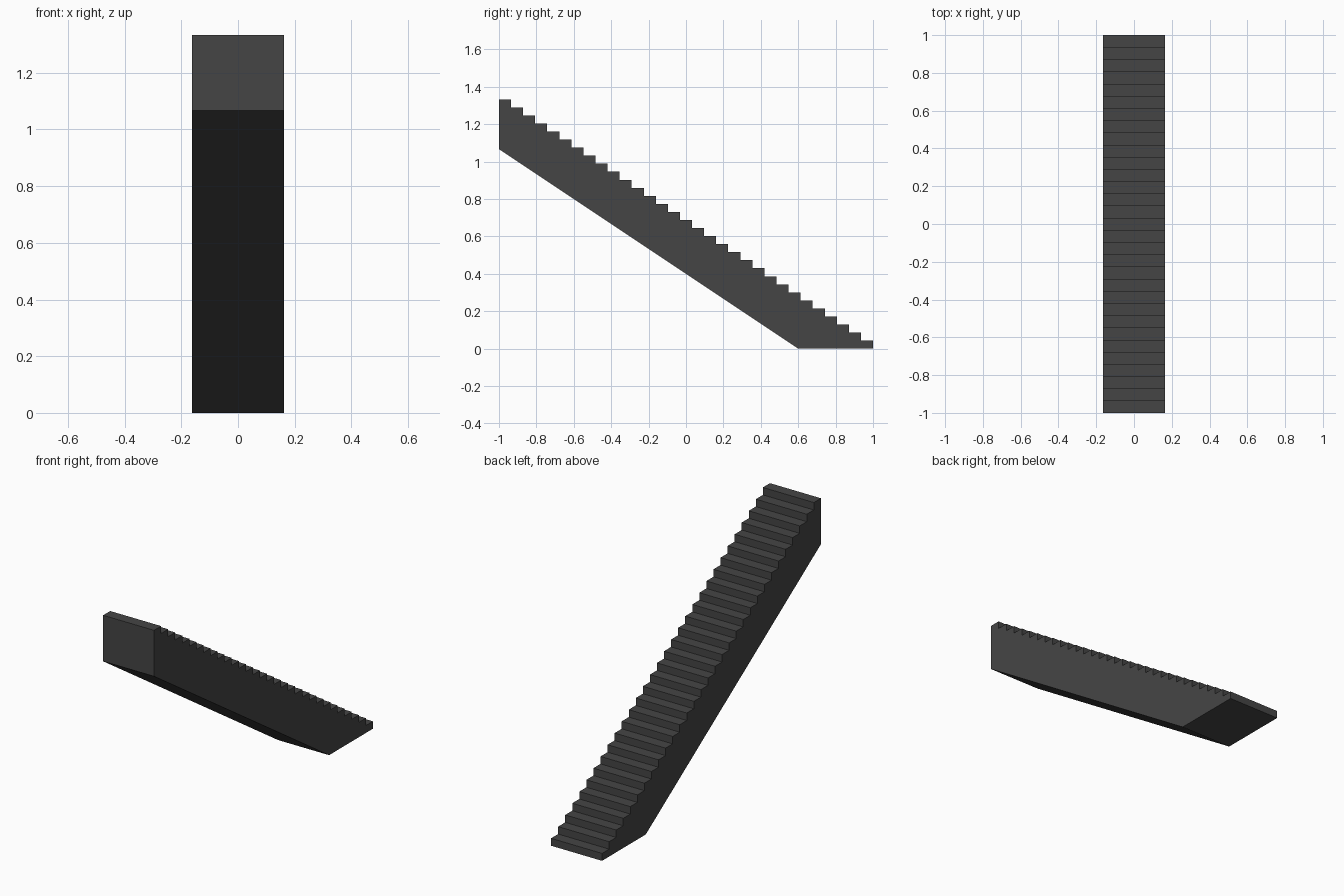
import bpy, bmesh

if "Cube" in bpy.data.objects:
    bpy.data.objects.remove(bpy.data.objects["Cube"])

STEPS = 31
HALF_W = 0.163
HEIGHT = 1.333
RUN, RISE = 2 / STEPS, HEIGHT / STEPS

# Side profile (y, z): sloped underside, then the steps climbing toward the front
profile = [(-1, 1.067), (0.6, 0)]
for i in range(STEPS):
    y = 1 - i * RUN
    profile += [(y, i * RISE), (y, (i + 1) * RISE)]
profile.append((-1, HEIGHT))

# Extrude the profile across the width
bm = bmesh.new()
side = bm.faces.new([bm.verts.new((-HALF_W, y, z)) for y, z in profile])
ext = bmesh.ops.extrude_face_region(bm, geom=[side], use_keep_orig=True)
moved = [g for g in ext["geom"] if isinstance(g, bmesh.types.BMVert)]
bmesh.ops.translate(bm, verts=moved, vec=(2 * HALF_W, 0, 0))
bmesh.ops.recalc_face_normals(bm, faces=bm.faces)
mesh = bpy.data.meshes.new("staircase")
bm.to_mesh(mesh)
bm.free()
stairs = bpy.data.objects.new("staircase", mesh)
bpy.context.collection.objects.link(stairs)

# Dark grey finish
mat = bpy.data.materials.new("dark_grey")
mat.diffuse_color = (0.06, 0.06, 0.06, 1)
mat.use_nodes = True
mat.node_tree.nodes["Principled BSDF"].inputs["Base Color"].default_value = mat.diffuse_color
mesh.materials.append(mat)
